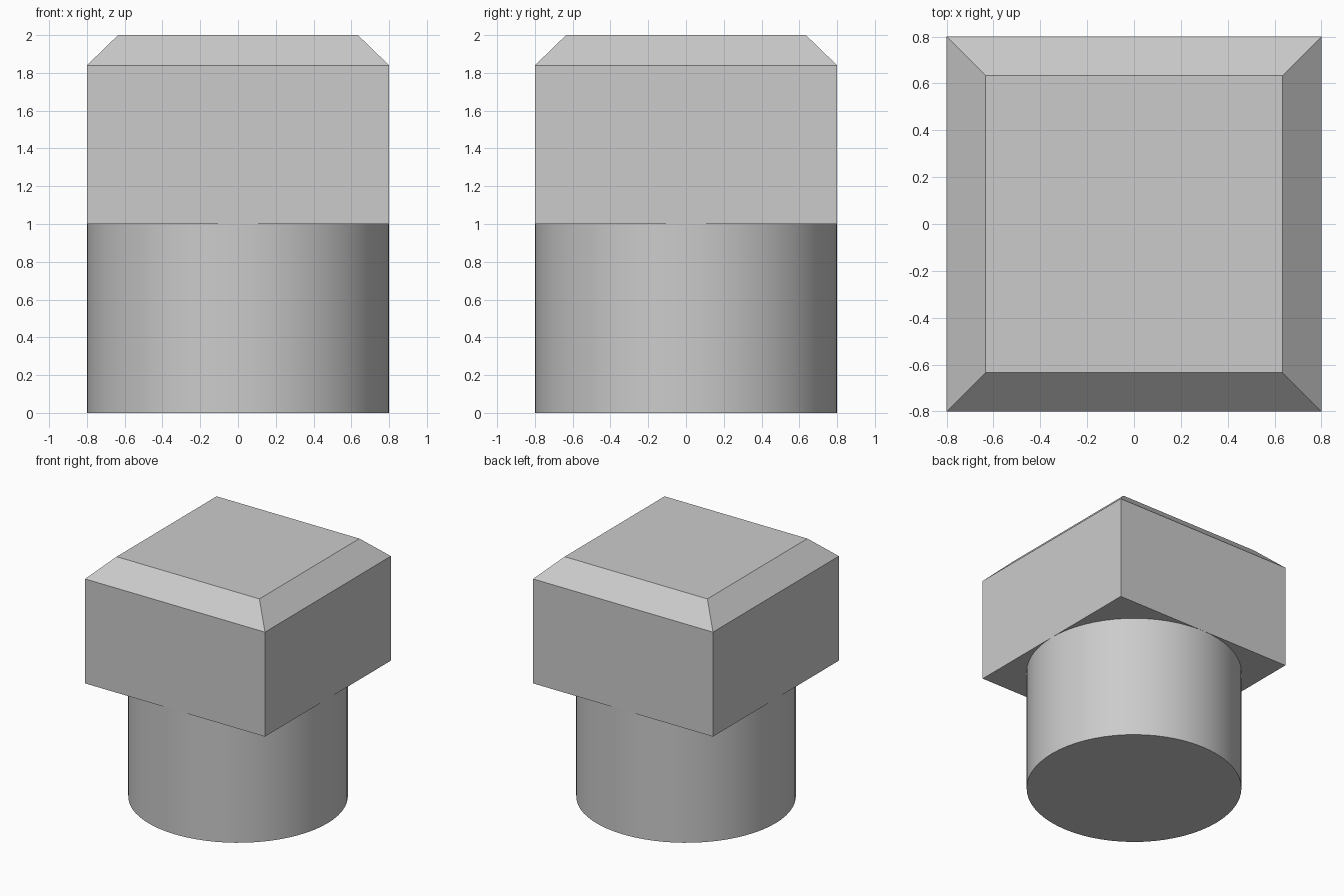
import bpy
import bmesh
import math

cube = bpy.data.objects.get("Cube")
if cube:
    bpy.data.objects.remove(cube, do_unlink=True)

HALF = 0.8        # half width of the head and radius of the shank
SHANK_TOP = 1.0
HEAD_TOP = 2.0
CHAMFER_IN = 0.165
CHAMFER_DOWN = 0.16

# Plain grey metal
grey = bpy.data.materials.new("plain grey")
grey.use_nodes = True
grey.diffuse_color = (0.6, 0.6, 0.6, 1)
grey.node_tree.nodes["Principled BSDF"].inputs["Base Color"].default_value = grey.diffuse_color

# Round shank
bpy.ops.mesh.primitive_cylinder_add(vertices=64, radius=HALF, depth=SHANK_TOP,
                                    location=(0, 0, SHANK_TOP / 2))
shank = bpy.context.object
shank.name = "round_shank"
shank.data.materials.append(grey)
bpy.ops.object.shade_smooth_by_angle(angle=math.radians(30))

# Square head: a block whose top face is inset and raised into a chamfer
bm = bmesh.new()
bmesh.ops.create_cube(bm, size=1)
shoulder = HEAD_TOP - CHAMFER_DOWN
for v in bm.verts:
    v.co.x *= 2 * HALF
    v.co.y *= 2 * HALF
    v.co.z = shoulder if v.co.z > 0 else SHANK_TOP
bm.normal_update()
top = [f for f in bm.faces if f.normal.z > 0.5]
bmesh.ops.inset_region(bm, faces=top, thickness=CHAMFER_IN, use_even_offset=True)
for v in top[0].verts:
    v.co.z = HEAD_TOP
bmesh.ops.recalc_face_normals(bm, faces=bm.faces)
mesh = bpy.data.meshes.new("square_head")
bm.to_mesh(mesh)
bm.free()
mesh.materials.append(grey)
head = bpy.data.objects.new("square_head", mesh)
bpy.context.collection.objects.link(head)
